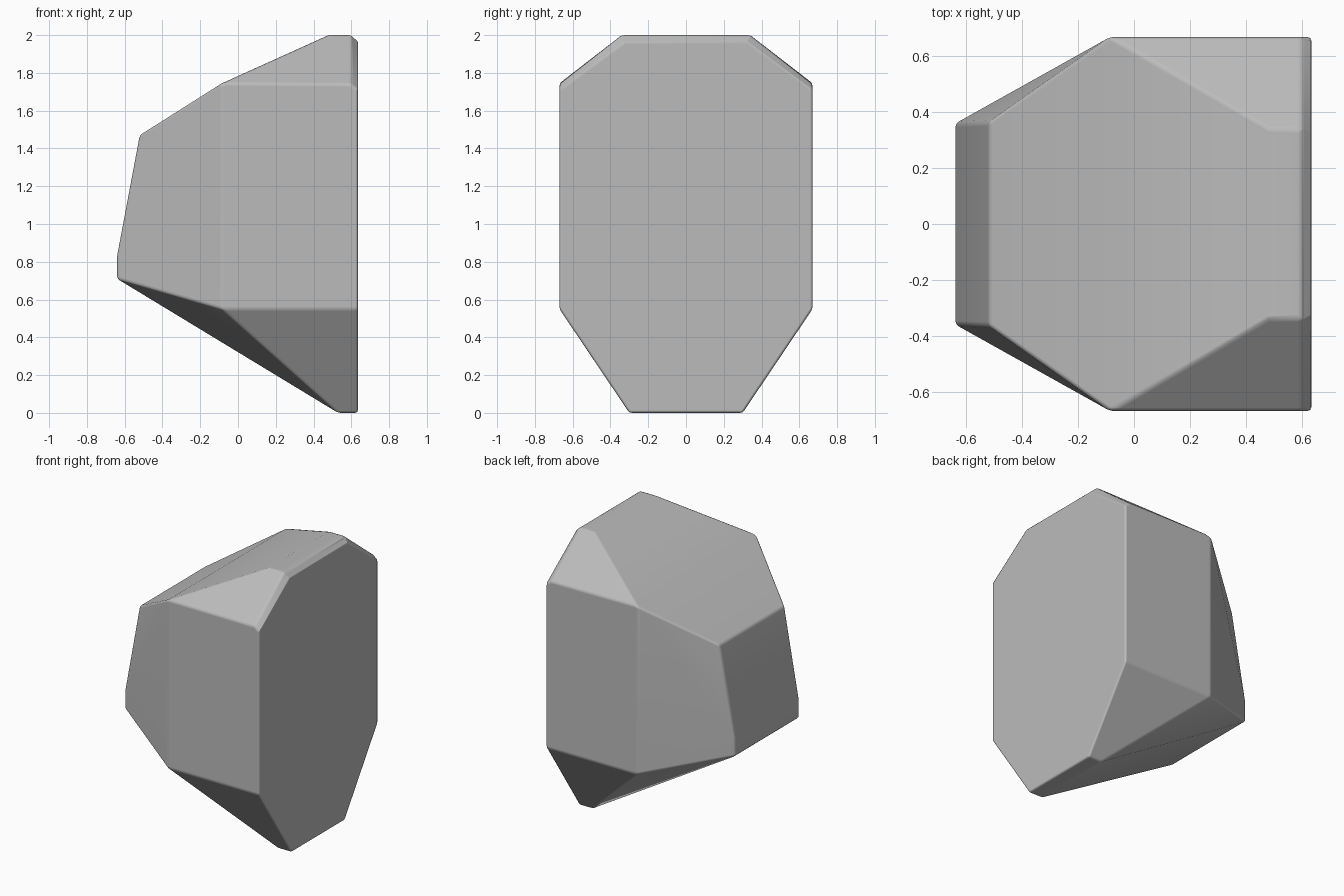
import bpy
import bmesh
import math

cube = bpy.data.objects.get("Cube")
if cube:
    bpy.data.objects.remove(cube, do_unlink=True)

# Corner points of one half; the other half is mirrored across y
half_corners = [
    # flat cut side with chamfered top
    (0.635, 0.67, 0.55), (0.635, 0.67, 1.71), (0.60, 0.67, 1.74),
    (0.635, 0.325, 1.965), (0.60, 0.34, 2.0), (0.48, 0.34, 2.0),
    # widest corners
    (-0.085, 0.67, 0.55), (-0.085, 0.67, 1.745),
    # narrow far end
    (-0.52, 0.365, 1.47), (-0.64, 0.36, 0.83), (-0.64, 0.36, 0.71),
    # foot
    (0.53, 0.30, 0.0), (0.635, 0.30, 0.0),
]

# Rock body as a convex hull with merged flat faces
bm = bmesh.new()
for x, y, z in half_corners:
    for side in (-1, 1):
        bm.verts.new((x, side * y, z))
bmesh.ops.convex_hull(bm, input=bm.verts[:])
bmesh.ops.dissolve_limit(bm, angle_limit=math.radians(1.5),
                         verts=bm.verts[:], edges=bm.edges[:])
bmesh.ops.recalc_face_normals(bm, faces=bm.faces[:])
mesh = bpy.data.meshes.new("rock")
bm.to_mesh(mesh)
bm.free()
rock = bpy.data.objects.new("rock", mesh)
bpy.context.collection.objects.link(rock)

# Plain stone colour
stone = bpy.data.materials.new("grey stone")
stone.use_nodes = True
colour = (0.5, 0.5, 0.5, 1.0)
stone.diffuse_color = colour
stone.node_tree.nodes["Principled BSDF"].inputs["Base Color"].default_value = colour
mesh.materials.append(stone)

# Worn edges
bevel = rock.modifiers.new("worn edges", 'BEVEL')
bevel.width = 0.014
bevel.segments = 2
bevel.limit_method = 'ANGLE'
bevel.angle_limit = math.radians(28)
bevel.harden_normals = True

bpy.ops.object.select_all(action='DESELECT')
rock.select_set(True)
bpy.context.view_layer.objects.active = rock
bpy.ops.object.shade_smooth_by_angle(angle=math.radians(25))
